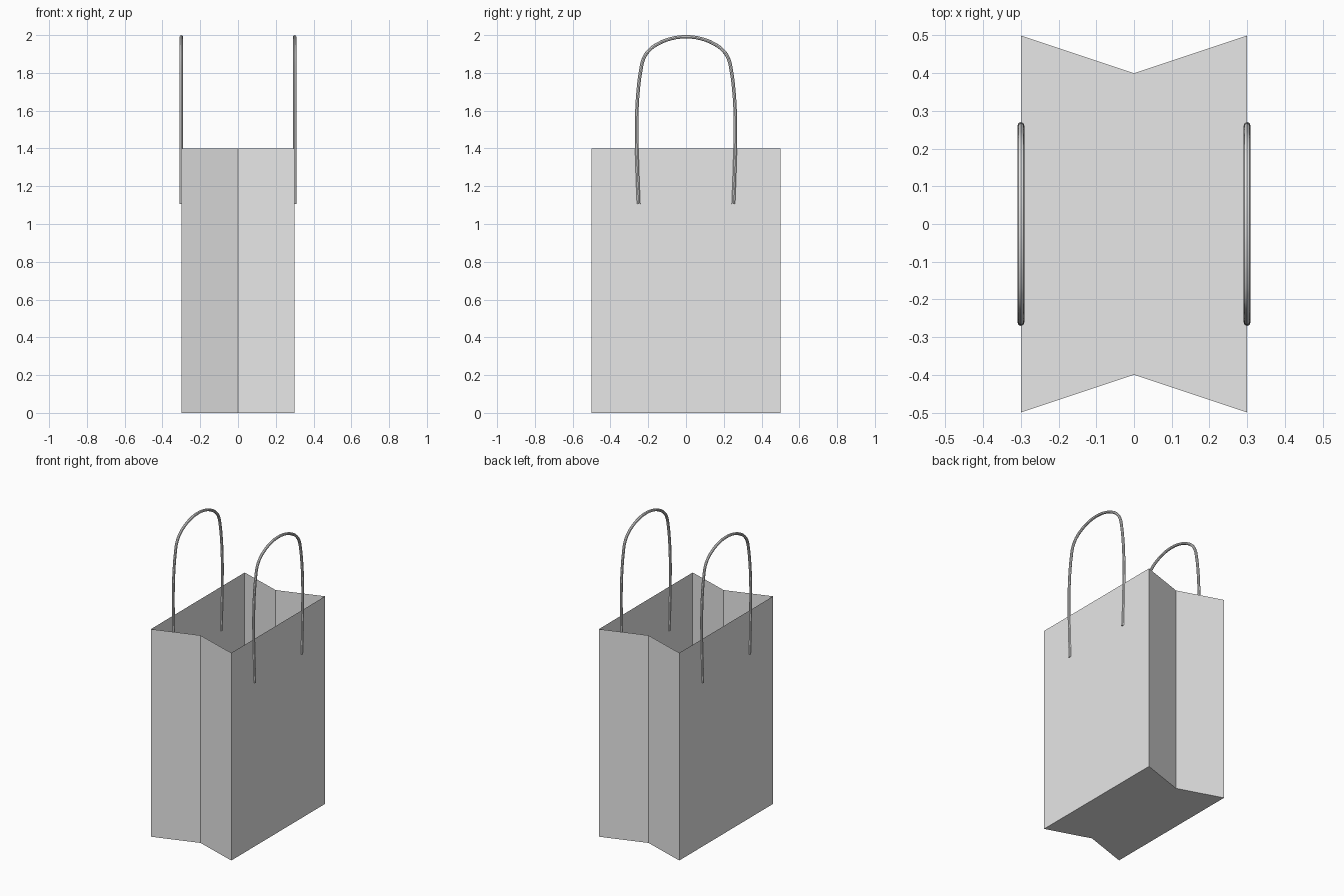
import bpy, bmesh

if "Cube" in bpy.data.objects:
    bpy.data.objects.remove(bpy.data.objects["Cube"])

paper = bpy.data.materials.new("grey_paper")
paper.diffuse_color = (0.8, 0.8, 0.8, 1)
paper.use_nodes = True
paper.node_tree.nodes["Principled BSDF"].inputs["Base Color"].default_value = paper.diffuse_color

# Bag body: open-topped sleeve with side gussets folded inward
outline = [(-0.3, -0.5), (0, -0.4), (0.3, -0.5), (0.3, 0.5), (0, 0.4), (-0.3, 0.5)]
height = 1.4
bm = bmesh.new()
low = [bm.verts.new((x, y, 0)) for x, y in outline]
high = [bm.verts.new((x, y, height)) for x, y in outline]
for i in range(6):
    j = (i + 1) % 6
    bm.faces.new((low[i], low[j], high[j], high[i]))
# Base, split along the gusset fold line
bm.faces.new((low[0], low[5], low[4], low[1]))
bm.faces.new((low[1], low[4], low[3], low[2]))
mesh = bpy.data.meshes.new("bag_body")
bm.to_mesh(mesh)
bm.free()
mesh.materials.append(paper)
bpy.context.collection.objects.link(bpy.data.objects.new("bag_body", mesh))

# Cord handles: half of the arch as (y, z), mirrored to the other leg
half = [(0.251, 1.105), (0.258, 1.3), (0.261, 1.45), (0.260, 1.6), (0.252, 1.72),
        (0.240, 1.81), (0.224, 1.877), (0.195, 1.920), (0.150, 1.953),
        (0.080, 1.981)]
arch = half + [(0, 1.991)] + [(-y, z) for y, z in reversed(half)]


def cord_handle(name, x):
    curve = bpy.data.curves.new(name, "CURVE")
    curve.dimensions = "3D"
    curve.bevel_depth = 0.009
    curve.bevel_resolution = 2
    curve.use_fill_caps = True
    curve.resolution_u = 3
    spline = curve.splines.new("BEZIER")
    spline.bezier_points.add(len(arch) - 1)
    for p, (y, z) in zip(spline.bezier_points, arch):
        p.co = (x, y, z)
        p.handle_left_type = p.handle_right_type = "AUTO"
    curve.materials.append(paper)
    obj = bpy.data.objects.new(name, curve)
    bpy.context.collection.objects.link(obj)
    # Turn the swept cord into a smooth-shaded mesh
    bpy.ops.object.select_all(action="DESELECT")
    obj.select_set(True)
    bpy.context.view_layer.objects.active = obj
    bpy.ops.object.convert(target="MESH")
    bpy.ops.object.shade_smooth_by_angle()


cord_handle("left_handle", -0.3)
cord_handle("right_handle", 0.3)
